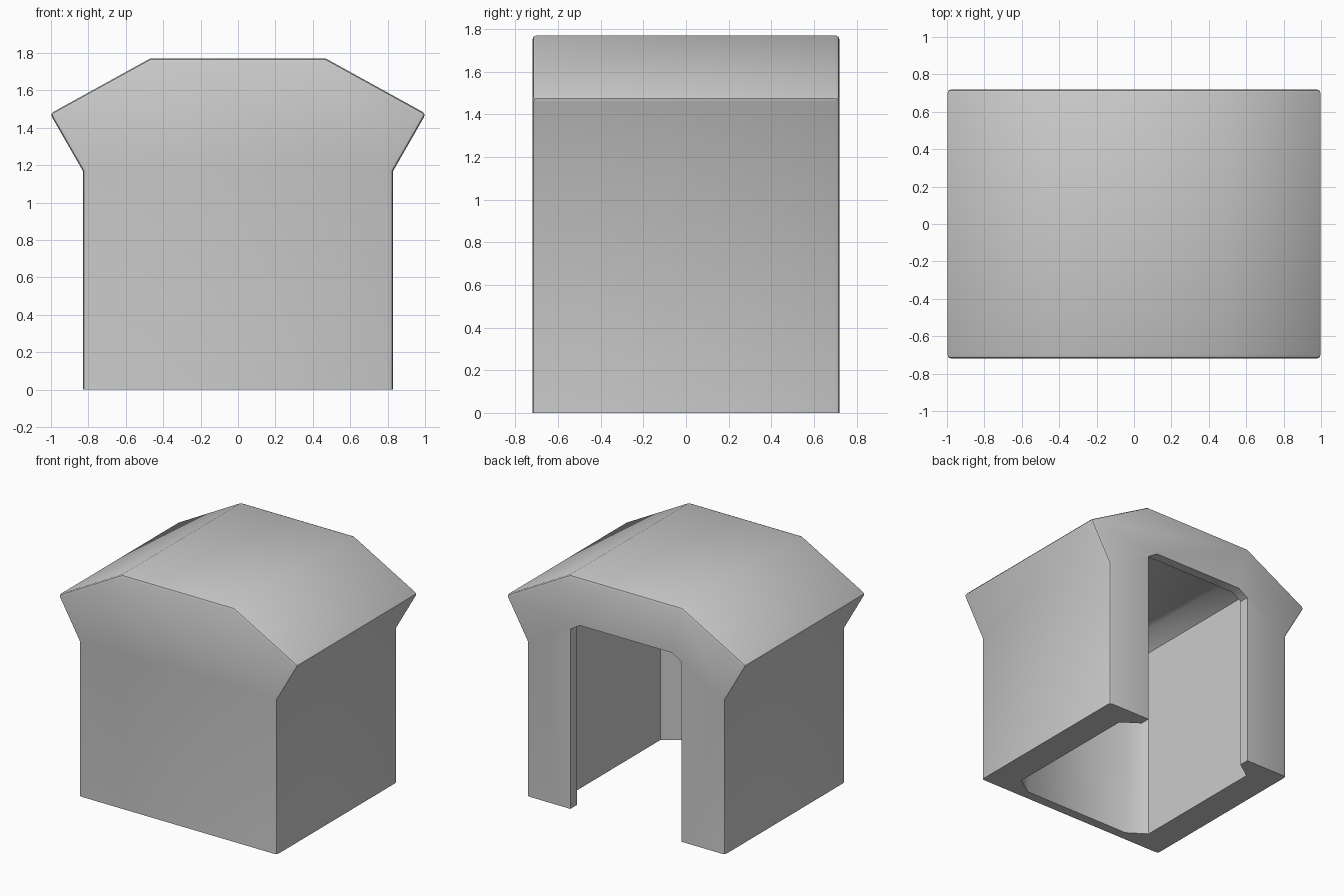
import bpy, bmesh

if "Cube" in bpy.data.objects:
    bpy.data.objects.remove(bpy.data.objects["Cube"])

HALF_Y = 0.72


def mirrored(half):
    """Close a half outline (x > 0, listed bottom to top) across x = 0."""
    return half + [(-x, z) for x, z in reversed(half)]


def loft(name, rings):
    """Skin a stack of matching rings and cap both ends."""
    bm = bmesh.new()
    loops = [[bm.verts.new(p) for p in ring] for ring in rings]
    n = len(loops[0])
    for a, b in zip(loops, loops[1:]):
        for i in range(n):
            j = (i + 1) % n
            bm.faces.new((a[i], a[j], b[j], b[i]))
    bm.faces.new(loops[0])
    bm.faces.new(loops[-1])
    bmesh.ops.recalc_face_normals(bm, faces=bm.faces)
    mesh = bpy.data.meshes.new(name)
    bm.to_mesh(mesh)
    bm.free()
    obj = bpy.data.objects.new(name, mesh)
    bpy.context.collection.objects.link(obj)
    return obj


def extrude_y(name, half, y0, y1):
    outline = mirrored(half)
    return loft(name, [[(x, y, z) for x, z in outline] for y in (y0, y1)])


# Hut body: straight walls, flared eaves and a flat-topped roof
hut = extrude_y("hut", [(0.83, 0), (0.83, 1.17), (1.005, 1.475), (0.47, 1.77)],
                -HALF_Y, HALF_Y)

# Soften the front and back rims and the eaves, leaving the base sharp
bm = bmesh.new()
bm.from_mesh(hut.data)
edges = []
for e in bm.edges:
    a, b = (v.co for v in e.verts)
    rim = abs(a.y - b.y) < 0.01 and max(a.z, b.z) > 0.01
    eave = min(abs(a.x), abs(b.x)) > 0.95
    if rim or eave:
        edges.append(e)
bmesh.ops.bevel(bm, geom=edges, offset=0.02, offset_type='OFFSET', segments=2,
                profile=0.5, affect='EDGES')
bm.to_mesh(hut.data)
bm.free()

# Room inside: chamfered corners, open below, sloping ceiling
quarter = [(0.60, 0.55), (0.46, 0.645)]
half_plan = [(x, -y) for x, y in reversed(quarter)] + quarter
plan = mirrored(half_plan)
levels = [(-0.2, 1, 1), (1.51, 1, 1), (1.59, 0.77, 0.98)]
room = loft("room_cutter",
            [[(x * sx, y * sy, z) for x, y in plan] for z, sx, sy in levels])

# Doorway through the back wall, with clipped upper corners
door = extrude_y("doorway_cutter", [(0.465, -0.1), (0.465, 1.36), (0.385, 1.41)],
                 0.60, 0.9)

# Cut the openings
bpy.context.view_layer.objects.active = hut
hut.select_set(True)
for cutter in (room, door):
    cutter.hide_render = True
    mod = hut.modifiers.new(cutter.name, 'BOOLEAN')
    mod.operation = 'DIFFERENCE'
    mod.solver = 'EXACT'
    mod.object = cutter
    bpy.ops.object.modifier_apply(modifier=mod.name)
    bpy.data.objects.remove(cutter)

bpy.ops.object.shade_smooth_by_angle(angle=0.61)
